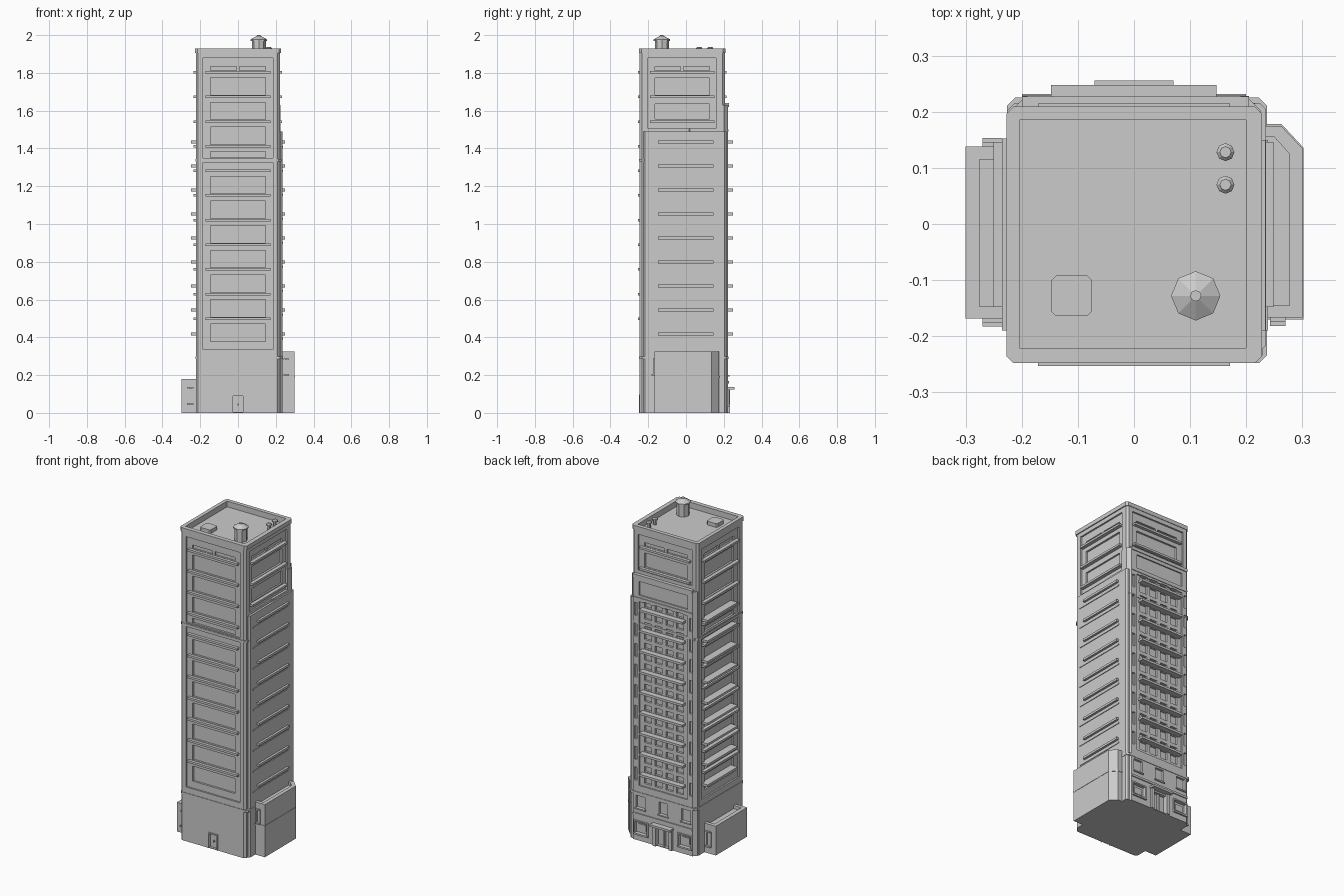
import bpy, bmesh, math

def finish(name, bm):
    bmesh.ops.recalc_face_normals(bm, faces=bm.faces)
    me = bpy.data.meshes.new(name)
    bm.to_mesh(me)
    bm.free()
    ob = bpy.data.objects.new(name, me)
    bpy.context.collection.objects.link(ob)
    return ob

def add_prism(bm, pts, z0, z1):
    lo = [bm.verts.new((x, y, z0)) for x, y in pts]
    hi = [bm.verts.new((x, y, z1)) for x, y in pts]
    bm.faces.new(lo[::-1])
    bm.faces.new(hi)
    n = len(pts)
    for i in range(n):
        bm.faces.new((lo[i], lo[(i + 1) % n], hi[(i + 1) % n], hi[i]))

def prism(name, pts, z0, z1):
    bm = bmesh.new()
    add_prism(bm, pts, z0, z1)
    return finish(name, bm)

def rect(x0, x1, y0, y1, c=0.0):
    if not c:
        return [(x0, y0), (x1, y0), (x1, y1), (x0, y1)]
    return [(x0 + c, y0), (x1 - c, y0), (x1, y0 + c), (x1, y1 - c),
            (x1 - c, y1), (x0 + c, y1), (x0, y1 - c), (x0, y0 + c)]

def panels(name, items):
    """Boxes on a facade: (side, u0, u1, z0, z1, inner, outer distance)."""
    bm = bmesh.new()
    for s, u0, u1, z0, z1, a, b in items:
        r = {'F': (u0, u1, -b, -a), 'B': (u0, u1, a, b),
             'R': (a, b, u0, u1), 'L': (-b, -a, u0, u1)}[s]
        add_prism(bm, rect(*r), z0, z1)
    return finish(name, bm)

def volume(me):
    bm = bmesh.new()
    bm.from_mesh(me)
    v = bm.calc_volume()
    bm.free()
    return v

def boolean(ob, other, op='DIFFERENCE'):
    """Apply a boolean; undo it if the solid collapses."""
    backup, before = ob.data.copy(), volume(ob.data)
    m = ob.modifiers.new('b', 'BOOLEAN')
    m.operation, m.object, m.solver = op, other, 'EXACT'
    bpy.context.view_layer.objects.active = ob
    bpy.ops.object.modifier_apply(modifier='b')
    bpy.data.objects.remove(other)
    ok = 0.8 * before < volume(ob.data) < 1.5 * before
    if not ok:
        ob.data = backup
    return ok

def carve(ob, items):
    if not boolean(ob, panels('cutter', items)):
        for it in items:
            boolean(ob, panels('cutter', [it]))

def lathe(name, x, y, prof, n=8):
    bm = bmesh.new()
    rings = [[bm.verts.new((x + r * math.cos(2 * math.pi * i / n),
                            y + r * math.sin(2 * math.pi * i / n), z))
              for i in range(n)] for r, z in prof]
    for a, b in zip(rings, rings[1:]):
        for i in range(n):
            bm.faces.new((a[i], a[(i + 1) % n], b[(i + 1) % n], b[i]))
    bm.faces.new(rings[0][::-1])
    bm.faces.new(rings[-1])
    return finish(name, bm)

# Wall surface distances per side and floor levels
F, B, BU, R, RU, L = 0.245, 0.222, 0.206, 0.235, 0.222, 0.223
OUT = 0.4
floors = [0.50 + 0.1305 * k for k in range(11)]
bars = [0.418 + 0.127 * k for k in range(9)]

# Tower: main shaft, rear block, east slab, top cornice
tower = prism('tower', rect(-L, RU, -F, BU, 0.012), 0, 1.92)
boolean(tower, prism('rear', rect(-0.219, 0.226, 0, B, 0.02), 0, 1.63), 'UNION')
boolean(tower, prism('slab', rect(0, R, -0.226, 0.215, 0.01), 0, 1.49), 'UNION')
boolean(tower, prism('cornice', rect(-0.227, 0.228, -0.248, 0.209, 0.012), 1.905, 1.93), 'UNION')

# Sunken roof and large recessed fields
boolean(tower, prism('cut_roof', rect(-0.204, 0.2, -0.221, 0.185), 1.895, 2.1))
carve(tower, [('F', -0.185, 0.185, 0.335, 1.325, F - .01, OUT), ('F', -0.185, 0.185, 1.35, 1.88, F - .01, OUT),
              ('L', -0.2, 0.165, 0.335, 1.325, L - .01, OUT), ('L', -0.2, 0.165, 1.35, 1.88, L - .01, OUT),
              ('R', -0.2, 0.16, 1.505, 1.88, RU - .01, OUT), ('B', -0.185, 0.185, 1.66, 1.88, BU - .01, OUT),
              ('B', -0.165, 0.165, 0.34, 1.475, B - .008, OUT), ('B', -0.165, 0.165, 1.515, 1.6, B - .008, OUT)])

# Window openings
win = []
for k, z in enumerate([floors[0] - 0.1305] + floors[:-1]):
    z0, z1 = (1.353, 1.383) if k == 7 else (z + .008, z + .1)
    win += [('F', -0.145, 0.145, z0, z1, F - .022, OUT), ('L', -0.16, 0.125, z0, z1, L - .022, OUT)]
for s, d, c in (('F', F, 0), ('L', L, -.018), ('R', RU, -.02), ('B', BU, 0)):
    win += [(s, c - .145, c - .008, 1.812, 1.835, d - .02, OUT),
            (s, c + .008, c + .145, 1.812, 1.835, d - .02, OUT)]
    if s in 'RB':
        win += [(s, c - .145, c + .145, 1.682, 1.772, d - .022, OUT)]
win += [('R', -0.165, 0.125, 1.555, 1.635, RU - .02, OUT)]
for z in bars:
    for x in (-0.11, -0.037, 0.037, 0.11):
        win += [('B', x - .024, x + .024, z - .06, z - .008, B - .021, OUT),
                ('B', x - .024, x + .024, z + .012, z + .045, B - .021, OUT)]
    for x in (-0.187, 0.187):
        win.append(('B', x - .009, x + .009, z - .05, z + .03, B - .012, OUT))
for x in (-0.155, 0, 0.155):
    win.append(('B', x - .03, x + .03, 0.2, 0.275, B - .014, OUT))
for x in (-0.15, 0.15):
    win.append(('B', x - .042, x + .042, 0.045, 0.115, B - .014, OUT))
win += [('B', -0.045, 0.045, 0.005, 0.115, B - .02, OUT),
        ('F', -0.026, 0.026, 0.004, 0.09, F - .014, OUT)]
for s in 'FLRB':
    carve(tower, [w for w in win if w[0] == s])

# Floor ledges and sill bars
ledge = []
for z in floors:
    ledge.append(('F', -0.171, 0.171, z - .008, z + .005, F - .02, F + .008))
    ledge.append(('L', -0.19, 0.152, z - .008, z + .005, L - .02, L + .012))
    if z > 1.5:
        ledge.append(('R', -0.19, 0.15, z - .008, z + .005, RU - .02, RU + .012))
    if z > 1.6:
        ledge.append(('B', -0.171, 0.171, z - .008, z + .005, BU - .02, BU + .009))
panels('floor_ledges', ledge)
sills = []
for z in bars:
    sills += [('R', -0.148, 0.146, z - .007, z + .007, R - .005, R + .014),
              ('R', -0.19, 0.15, z - .03, z - .022, R - .005, R + .004),
              ('L', -0.148, 0.146, z - .007, z + .007, L - .02, L + .027),
              ('B', -0.148, 0.147, z - .007, z + .007, B - .02, B + .026)]
panels('sill_bars', sills)

# Horizontal belts around the shaft
prism('base_belt', rect(-0.226, 0.237, -0.248, 0.225, 0.014), 0.285, 0.299)
prism('mid_belt', rect(-0.226, 0.229, -0.248, 0.216, 0.014), 1.33, 1.344)
panels('rear_belts', [('B', -0.2, 0.205, 1.49, 1.50, 0.2, B + .004),
                      ('B', -0.2, 0.205, 1.62, 1.64, 0.19, B + .005),
                      ('B', -0.2, 0.205, 0.155, 0.168, 0.2, B + .006)])

# Rear ground floor: entrance, canopy, window frames
trim = [('B', -0.07, 0.07, 0.125, 0.138, 0.2, 0.256), ('B', -0.005, 0.005, 0.005, 0.115, 0.2, 0.215)]
for x in (-0.055, 0.055):
    trim.append(('B', x - .01, x + .01, 0, 0.125, 0.2, 0.234))
for x in (-0.15, 0.15):
    trim += [('B', x - .05, x + .05, 0.035, 0.045, 0.2, 0.232), ('B', x - .05, x + .05, 0.115, 0.123, 0.2, 0.229),
             ('B', x - .05, x - .042, 0.045, 0.115, 0.2, 0.229), ('B', x + .042, x + .05, 0.045, 0.115, 0.2, 0.229),
             ('B', x - .025, x + .025, 0.06, 0.1, 0.2, 0.214)]
for x in (-0.155, 0, 0.155):
    trim.append(('B', x - .036, x + .036, 0.192, 0.2, 0.2, 0.229))
panels('rear_entrance_trim', trim)

# Front service door frame
panels('front_door_frame', [('F', -0.034, -0.026, 0, 0.09, 0.235, 0.249), ('F', 0.026, 0.034, 0, 0.09, 0.235, 0.249),
                            ('F', -0.034, 0.034, 0.09, 0.098, 0.235, 0.249), ('F', -0.003, 0.003, 0.04, 0.05, 0.228, 0.24)])

# Side annexes with sunken roofs
west = prism('west_annex', rect(-0.3, -0.2, -0.168, 0.138), 0, 0.18)
boolean(west, prism('cut_west', rect(-0.275, -0.215, -0.147, 0.115), 0.16, 0.3))
east = prism('east_annex', [(0.2, -0.167), (0.3, -0.167), (0.3, 0.135), (0.262, 0.175), (0.2, 0.175)], 0, 0.325)
boolean(east, prism('cut_east', [(0.215, -0.145), (0.277, -0.145), (0.277, 0.125), (0.25, 0.155), (0.215, 0.155)], 0.305, 0.5))
prism('east_annex_belt', [(0.2, -0.17), (0.302, -0.17), (0.302, 0.136), (0.263, 0.178), (0.2, 0.178)], 0.185, 0.195)

# Annex window frames and sills
fr = []
for s, u0, u1, z0, z1, d in (('F', -0.27, -0.235, 0.05, 0.13, 0.168), ('B', -0.27, -0.235, 0.05, 0.13, 0.138),
                             ('F', 0.242, 0.27, 0.205, 0.28, 0.167)):
    fr += [(s, u0, u1, z0 - .008, z0, d - .01, d + .015), (s, u0, u1, z1, z1 + .008, d - .01, d + .008),
           (s, u0, u0 + .007, z0, z1, d - .01, d + .006), (s, u1 - .007, u1, z0, z1, d - .01, d + .006)]
panels('annex_window_frames', fr)

# Roof equipment
lathe('water_tank', 0.11, -0.128, [(0.037, 1.89), (0.037, 1.97), (0.044, 1.97), (0.044, 1.977), (0.01, 1.996), (0.01, 2.0)])
for y in (0.07, 0.128):
    lathe('roof_vent', 0.163, y, [(0.01, 1.89), (0.01, 1.922), (0.016, 1.924), (0.016, 1.931), (0.01, 1.937)])
prism('roof_hatch', rect(-0.147, -0.075, -0.164, -0.092, 0.008), 1.89, 1.918)
